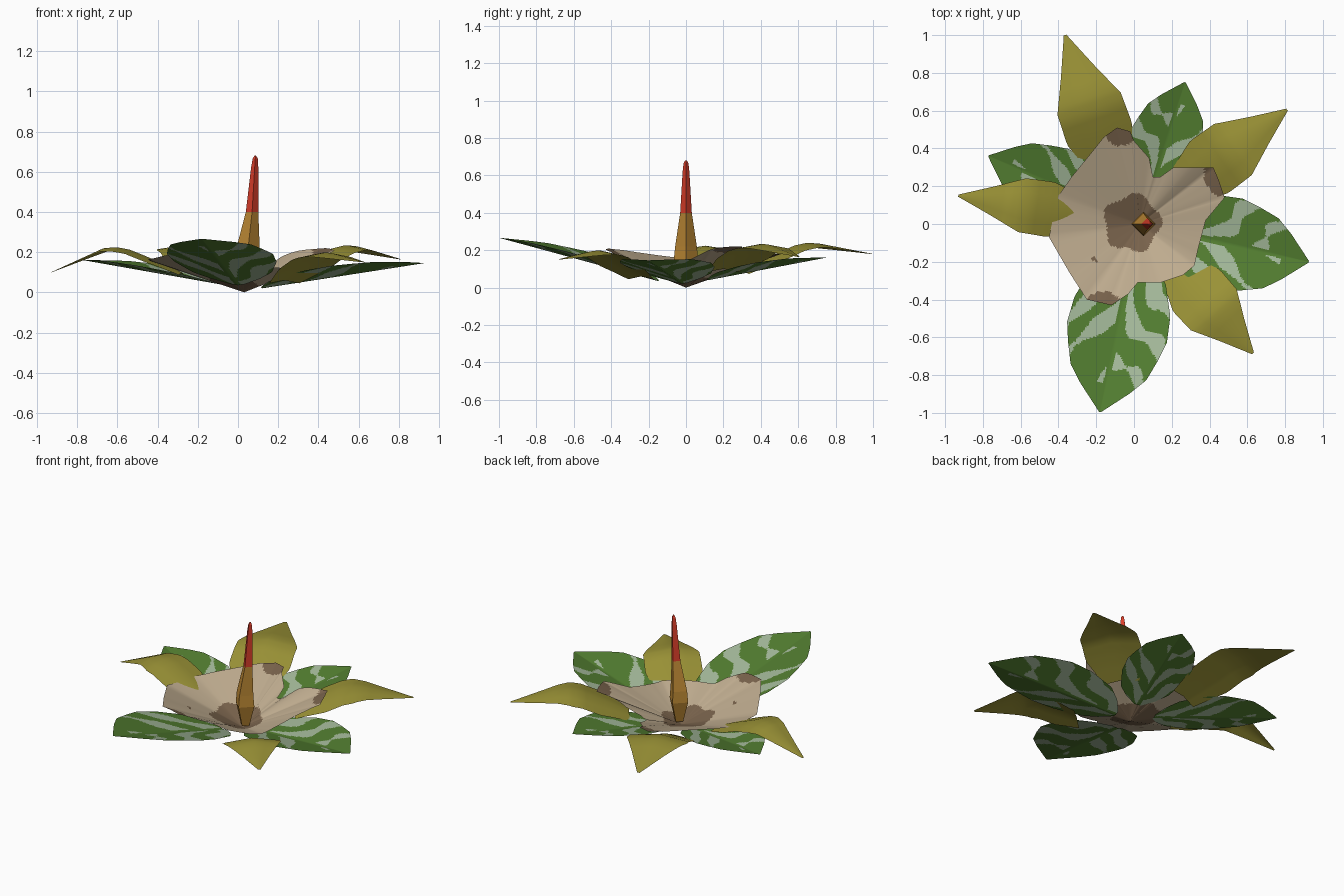
import bpy, math
from math import sin, hypot, atan2
from mathutils import Vector

if "Cube" in bpy.data.objects:
    bpy.data.objects.remove(bpy.data.objects["Cube"])


def material(name, r, g, b):
    m = bpy.data.materials.new(name)
    lin = [((c / 255 + 0.055) / 1.055) ** 2.4 for c in (r, g, b)]
    m.diffuse_color = (*lin, 1)
    m.use_nodes = True
    m.node_tree.nodes["Principled BSDF"].inputs["Base Color"].default_value = m.diffuse_color
    return m


BEIGE = material("beige", 192, 173, 144)
BROWN = material("brown", 121, 99, 76)
GREEN = material("leaf green", 82, 125, 48)
PALE = material("pale streak green", 163, 184, 153)
OLIVE = material("olive yellow", 154, 146, 54)
ORANGE = material("orange", 188, 136, 52)
RED = material("red", 218, 62, 42)


def make_object(name, verts, faces, mats, indices=None, smooth=True):
    me = bpy.data.meshes.new(name)
    me.from_pydata(verts, [], faces)
    for m in mats:
        me.materials.append(m)
    if indices:
        me.polygons.foreach_set("material_index", indices)
    me.polygons.foreach_set("use_smooth", [smooth] * len(faces))
    me.update()
    ob = bpy.data.objects.new(name, me)
    bpy.context.collection.objects.link(ob)
    return ob


def lookup(table, u):
    """Straight-line interpolation in a list of (u, value) pairs."""
    for (a, p), (b, q) in zip(table, table[1:]):
        if u <= b:
            return p + (q - p) * (u - a) / (b - a)
    return table[-1][1]


def blade(name, base, tip, half_width, outline, height, fold, rows, cols, mats, rule=None):
    """Folded leaf blade running from base to tip; height(u) gives the midrib."""
    b, t = Vector(base), Vector(tip)
    side = Vector((-(t - b).y, (t - b).x)).normalized()
    verts, faces, idx = [], [], []
    for i in range(rows + 1):
        u = i / rows
        w = half_width * lookup(outline, u)
        p = b.lerp(t, u)
        for j in range(cols + 1):
            v = 2 * j / cols - 1
            q = p + side * w * v
            verts.append((q.x, q.y, height(u) + fold * w * abs(v)))
    n = cols + 1
    for i in range(rows):
        for j in range(cols):
            faces.append((i * n + j, i * n + j + 1, (i + 1) * n + j + 1, (i + 1) * n + j))
            if rule:
                u, v = (i + .5) / rows, 2 * (j + .5) / cols - 1
                idx.append(rule(u, v * lookup(outline, u)))
    return make_object(name, verts, faces, mats, idx)


# Variegated green leaves: streaks sweep out from the midrib toward the tip
LEAF = [(0, .12), (.06, .45), (.15, .74), (.34, .96), (.5, 1), (.62, .9),
        (.75, .76), (.85, .5), (1, .02)]


def streaks(u, s):
    a = abs(s)
    wave = sin(20 * u - 7 * a + 1.2 * sin(5 * s + 7 * u) + (2 if s > 0 else 0))
    gaps = .4 * sin(8 * a + 11 * u + 2 * s)
    return int(a > .06 and u < .82 and wave + gaps > -.45 + 1.45 * u)


for name, base, tip, w, z0, z1, fold in [
        ("front", (0, -.15), (-.18, -.995), .27, .035, .265, .15),
        ("right", (.12, -.02), (.925, -.2), .25, .02, .145, .2),
        ("back", (.07, .12), (.27, .75), .2, .04, .16, .17),
        ("left", (-.09, .07), (-.77, .36), .2, .04, .16, .17)]:
    blade("green_leaf_" + name, base, tip, w, LEAF,
          lambda u, z0=z0, z1=z1: z0 + (z1 - z0) * u, fold, 90, 56, [GREEN, PALE], streaks)

# Olive petals, starting under the bract, arched up and drooping at the tip
PETAL = [(0, .6), (.25, .98), (.48, .96), (.73, .5), (.97, .09), (1, .04)]
for name, base, tip, w, start, top, end in [
        ("back", (-.12, .3), (-.365, 1.0), .185, .09, .24, .18),
        ("right", (.26, .2), (.81, .605), .175, .10, .235, .165),
        ("front", (.23, -.24), (.63, -.685), .17, .06, .20, .15),
        ("left", (-.28, .053), (-.93, .15), .15, .10, .225, .10)]:
    rise = top - start
    arch = [(0, start), (.15, start + .36 * rise), (.27, start + .63 * rise),
            (.4, start + .9 * rise), (.5, top), (.6, top - .006), (1, end)]
    blade("olive_petal_" + name, base, tip, w, PETAL,
          lambda u, a=arch: lookup(a, u), -.15, 25, 4, [OLIVE])

# Beige cupped bract: a cone fanned from its foot to a heart-shaped rim
RIM = [(-.09, .51, .18), (-.02, .49, .18), (.0, .44, .17), (.08, .35, .13), (.1, .25, .10),
       (.14, .25, .11), (.21, .3, .18), (.3, .3, .21), (.42, .3, .22), (.45, .23, .22),
       (.48, .14, .21), (.43, .08, .18), (.38, .02, .15), (.34, -.13, .12), (.32, -.22, .115),
       (.26, -.27, .12), (.14, -.31, .125), (.02, -.31, .14), (-.03, -.37, .17),
       (-.12, -.43, .21), (-.25, -.4, .21), (-.34, -.26, .19), (-.45, -.07, .16),
       (-.42, .07, .15), (-.4, .15, .15), (-.33, .25, .16), (-.24, .36, .17), (-.16, .46, .18)]
FOOT = Vector((.03, 0, 0))


def blotch(x, y):
    wob = .012 * sin(23 * x + 4) + .012 * sin(27 * y)
    if hypot(x + .01, y - .005) < .148 + .013 * sin(5 * atan2(y, x + .01) + 1):
        return 1
    if hypot(x + .05, y - .53) < .12 + wob or hypot(x + .18, y + .45) < .09 + wob:
        return 1
    if hypot(x - .47, y - .25) < .10 + wob and x > .37:
        return 1
    return int(hypot(x + .21, y + .19) < .012)


STEPS, RINGS = 6, 40
loop = []
for p, q in zip(RIM, RIM[1:] + RIM[:1]):
    loop += [Vector(p).lerp(Vector(q), k / STEPS) for k in range(STEPS)]
n = len(loop)
for _ in range(12):                      # soften the rim height into gentle waves
    zs = [p.z for p in loop]
    for i, p in enumerate(loop):
        p.z = (zs[i - 1] + 2 * zs[i] + zs[(i + 1) % n]) / 4
verts = [FOOT] + [FOOT.lerp(p, r / RINGS) for r in range(1, RINGS + 1) for p in loop]
faces = [(0, 1 + i, 1 + (i + 1) % n) for i in range(n)]
for r in range(RINGS - 1):
    for i in range(n):
        a, c = 1 + r * n + i, 1 + r * n + (i + 1) % n
        faces.append((a, a + n, c + n, c))
marks = []
for f in faces:
    mid = sum((verts[k] for k in f), Vector()) / len(f)
    marks.append(blotch(mid.x, mid.y))
make_object("beige_bract", verts, faces, [BEIGE, BROWN], marks)

# Leaning four-sided spike, orange below and red above
SIDES = 4
sections = [(.05, .02, .03), (.05, .15, .065), (.05, .22, .058), (.07, .4, .031),
            (.083, .62, .018), (.086, .665, .013), (.086, .68, .004)]
verts = [(cx + r * math.cos(math.tau * k / SIDES), r * sin(math.tau * k / SIDES), z)
         for cx, z, r in sections for k in range(SIDES)]
faces = [tuple(reversed(range(SIDES)))]
marks = [0]
for s in range(len(sections) - 1):
    for k in range(SIDES):
        a, b = s * SIDES + k, s * SIDES + (k + 1) % SIDES
        faces.append((a, b, b + SIDES, a + SIDES))
        marks.append(int(sections[s][1] >= .4))
top = (len(sections) - 1) * SIDES
faces.append(tuple(range(top, top + SIDES)))
marks.append(1)
make_object("centre_spike", verts, faces, [ORANGE, RED], marks, smooth=False)
